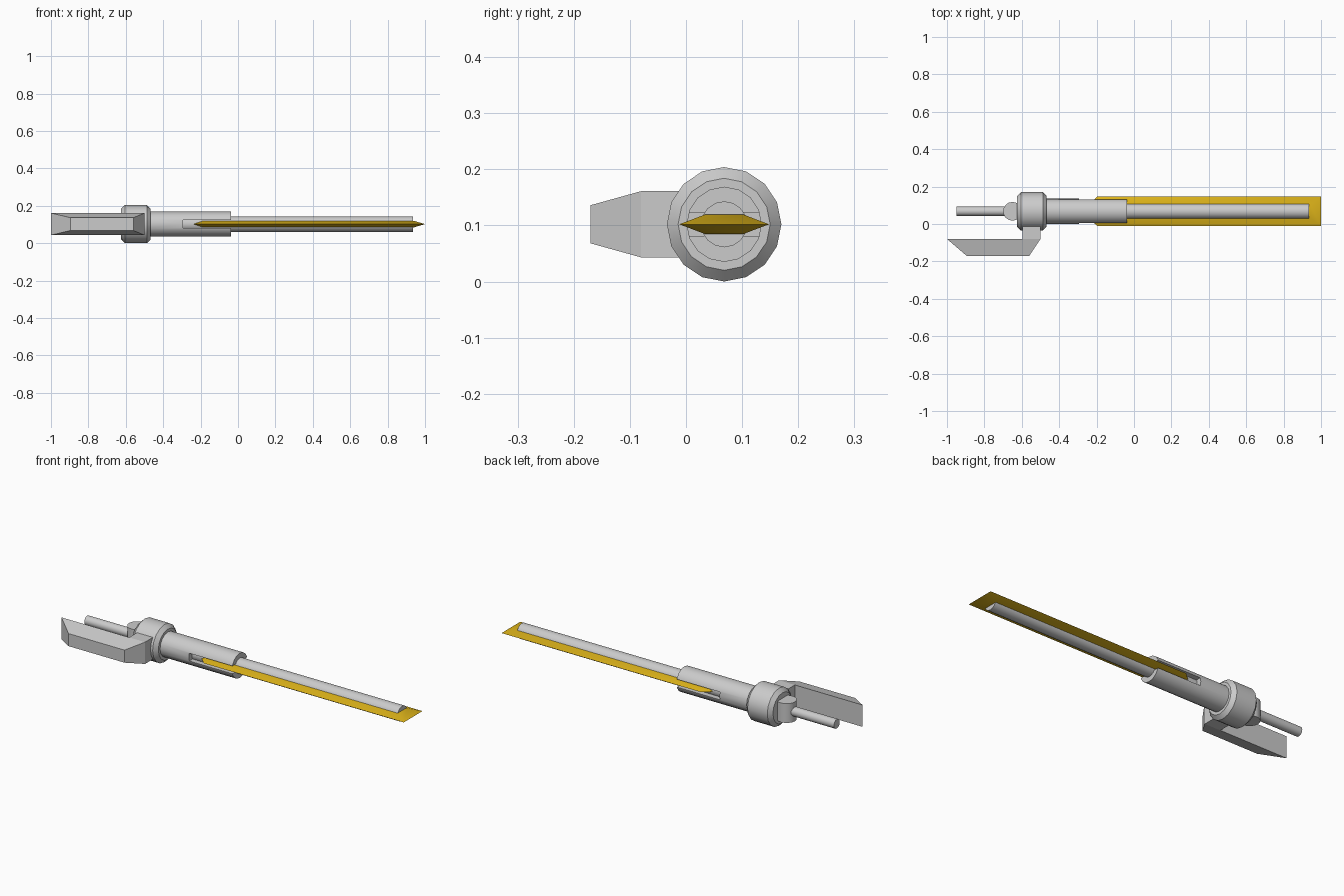
import bpy, bmesh, math
from mathutils import Vector

if "Cube" in bpy.data.objects:
    bpy.data.objects.remove(bpy.data.objects["Cube"])

AY, AZ = 0.068, 0.102  # main axis
gold = bpy.data.materials.new("gold")
gold.diffuse_color = (0.72, 0.45, 0.01, 1)
gold.use_nodes = True
gold.node_tree.nodes["Principled BSDF"].inputs["Base Color"].default_value = gold.diffuse_color


def finish(name, bm, smooth=True):
    bmesh.ops.recalc_face_normals(bm, faces=bm.faces)
    me = bpy.data.meshes.new(name)
    bm.to_mesh(me)
    bm.free()
    ob = bpy.data.objects.new(name, me)
    bpy.context.collection.objects.link(ob)
    if smooth:
        bpy.ops.object.select_all(action='DESELECT')
        bpy.context.view_layer.objects.active = ob
        ob.select_set(True)
        bpy.ops.object.shade_smooth_by_angle(angle=math.radians(30))
    return ob


def loft(name, rings, smooth=True):
    """Skin equal-length point loops and cap both ends."""
    bm = bmesh.new()
    loops = [[bm.verts.new(p) for p in r] for r in rings]
    n = len(loops[0])
    for a, b in zip(loops, loops[1:]):
        for i in range(n):
            j = (i + 1) % n
            bm.faces.new((a[i], a[j], b[j], b[i]))
    bm.faces.new(loops[0])
    bm.faces.new(loops[-1])
    return finish(name, bm, smooth)


def turned(name, profile, n=16):
    """Lathe an (x, radius) profile about the main axis."""
    ang = [math.tau * i / n for i in range(n)]
    return loft(name, [[(x, AY + r * math.cos(a), AZ + r * math.sin(a)) for a in ang]
                       for x, r in profile])


def box(name, lo, hi):
    return loft(name, [[(lo[0], lo[1], z), (hi[0], lo[1], z), (hi[0], hi[1], z), (lo[0], hi[1], z)]
                       for z in (lo[2], hi[2])], smooth=False)


# Turned parts along the axis
turned("collar", [(-0.625, 0.082), (-0.605, 0.102), (-0.487, 0.102), (-0.467, 0.082)])
turned("core_rod", [(-0.5, 0.041), (0.935, 0.041)])
turned("rear_pin", [(-0.95, 0.025), (-0.6, 0.025)])
tube = turned("socket_tube", [(-0.5, 0.067), (-0.037, 0.067)])

# Slot through the socket for the blade
cutter = box("slot_cutter", (-0.295, -0.2, AZ - 0.021), (0.1, 0.3, AZ + 0.021))
cutter.hide_render = True
cutter.hide_viewport = True
mod = tube.modifiers.new("slot", 'BOOLEAN')
mod.operation = 'DIFFERENCE'
mod.solver = 'EXACT'
mod.object = cutter

# Upright pivot drum behind the collar
loft("pivot_drum", [[(-0.65 + 0.05 * math.cos(math.tau * i / 16),
                      AY + 0.05 * math.sin(math.tau * i / 16), AZ + h) for i in range(16)]
                    for h in (-0.052, 0.052)])

# Blade: thick middle plate bevelled to a thin rim all round
def outline(xa, xb, ya, yb, z):
    return [(xa, AY - ya, AZ + z), (xa, AY + ya, AZ + z), (xb, AY + yb, AZ + z),
            (0, AY + yb, AZ + z)]

bm = bmesh.new()
rim_xy = [(-0.245, -0.035), (-0.195, -0.08), (1.0, -0.08), (1.0, 0.08), (-0.195, 0.08), (-0.245, 0.035)]
top_xy = [(-0.2, -0.03), (-0.19, -0.035), (0.942, -0.035), (0.942, 0.035), (-0.19, 0.035), (-0.2, 0.03)]
rim = [bm.verts.new((x, AY + y, AZ)) for x, y in rim_xy]
for z in (0.017, -0.017):
    flat = [bm.verts.new((x, AY + y, AZ + z)) for x, y in top_xy]
    bm.faces.new(flat)
    for i in range(6):
        j = (i + 1) % 6
        bm.faces.new((rim[i], rim[j], flat[j], flat[i]))
finish("blade", bm).data.materials.append(gold)

# Side handle: tapered bar on a short stem
def slab(x0, x1, y, h):
    return [(x0, y, AZ - h), (x1, y, AZ - h), (x1, y, AZ + h), (x0, y, AZ + h)]

loft("side_bar", [slab(-1.0, -0.5, -0.08, 0.059), slab(-0.895, -0.56, -0.17, 0.034)], smooth=False)
box("side_stem", (-0.595, -0.08, AZ - 0.059), (-0.5, 0.01, AZ + 0.059))
